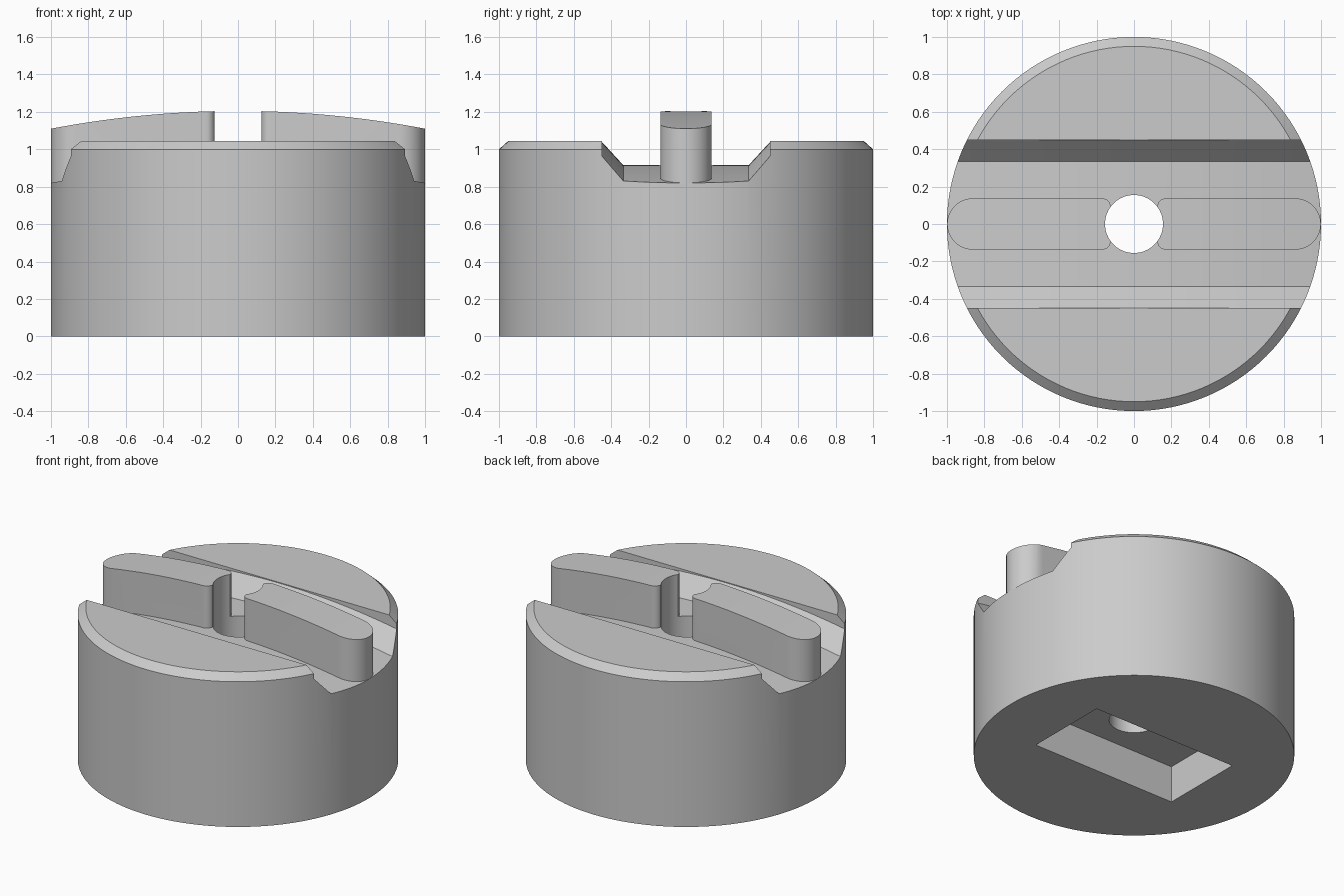
import bpy, bmesh
from math import sin, cos, pi, radians

cube = bpy.data.objects.get("Cube")
if cube:
    bpy.data.objects.remove(cube, do_unlink=True)

grey = bpy.data.materials.new("plain grey")
grey.use_nodes = True
colour = (0.6, 0.6, 0.6, 1)
grey.diffuse_color = colour
grey.node_tree.nodes["Principled BSDF"].inputs["Base Color"].default_value = colour


def loft(name, rings):
    """Closed solid through a list of equal-length point rings."""
    bm = bmesh.new()
    loops = [[bm.verts.new(p) for p in ring] for ring in rings]
    for a, b in zip(loops, loops[1:]):
        for i in range(len(a)):
            j = (i + 1) % len(a)
            bm.faces.new((a[i], a[j], b[j], b[i]))
    bm.faces.new(loops[0])
    bm.faces.new(loops[-1])
    bmesh.ops.recalc_face_normals(bm, faces=bm.faces)
    mesh = bpy.data.meshes.new(name)
    bm.to_mesh(mesh)
    bm.free()
    mesh.materials.append(grey)
    obj = bpy.data.objects.new(name, mesh)
    bpy.context.collection.objects.link(obj)
    return obj


def arc(cx, cy, r, start, end, n):
    angles = [radians(start + (end - start) * i / n) for i in range(n + 1)]
    return [(cx + r * cos(a), cy + r * sin(a)) for a in angles]


def at_height(outline, z):
    return [(x, y, z) for x, y in outline]


def circle(r, z, n=128):
    return at_height(arc(0, 0, r, 0, 360, n)[:-1], z)


def crowned_sweep(name, section, top, drop):
    """Sweep a y-z section along x, sinking towards both ends."""
    xs = [-1.2 + 0.05 * i for i in range(49)]
    return loft(name, [[(x, y, top - drop * x * x + z) for y, z in section] for x in xs])


def cut(obj, cutter):
    mod = obj.modifiers.new("cut", "BOOLEAN")
    mod.operation = "DIFFERENCE"
    mod.solver = "EXACT"
    mod.object = cutter
    bpy.context.view_layer.objects.active = obj
    bpy.ops.object.modifier_apply(modifier=mod.name)


# Cutters: crowned groove, centre bore, underside pocket, crowned bar top
groove = crowned_sweep("groove_cutter", [(-0.335, 0), (0.335, 0), (0.45, 0.125),
                                         (0.45, 0.6), (-0.45, 0.6), (-0.45, 0.125)], 0.915, 0.095)
crown = crowned_sweep("crown_cutter", [(-0.4, 0), (0.4, 0), (0.4, 0.5), (-0.4, 0.5)], 1.205, 0.095)
bore = loft("bore_cutter", [circle(0.155, 0.1, 64), circle(0.155, 1.6, 64)])
rect = [(-0.552, -0.295), (0.552, -0.295), (0.552, 0.295), (-0.552, 0.295)]
pocket = loft("pocket_cutter", [at_height(rect, -0.2), at_height(rect, 0.253)])

# Round body with a chamfered top rim
body = loft("body", [circle(1, 0), circle(1, 1.0), circle(0.95, 1.045)])
for cutter in (groove, bore, pocket):
    cut(body, cutter)
parts = [body]

# Two raised bars with a round outer end and softened inner corners
half, fillet = 0.137, 0.045
outline = (arc(0.999 - half, 0, half, -90, 90, 24)
           + arc(0.17, half - fillet, fillet, 90, 180, 8)
           + arc(0.17, fillet - half, fillet, 180, 270, 8))
for name, side in (("left_bar", 1), ("right_bar", -1)):
    shape = [(side * x, y) for x, y in outline]
    bar = loft(name, [at_height(shape, 0.7), at_height(shape, 1.4)])
    cut(bar, crown)
    cut(bar, bore)
    parts.append(bar)

for cutter in (groove, crown, bore, pocket):
    bpy.data.objects.remove(cutter, do_unlink=True)

# Smooth the curved walls, keep the edges crisp
bpy.ops.object.select_all(action="DESELECT")
for obj in parts:
    obj.select_set(True)
bpy.context.view_layer.objects.active = body
bpy.ops.object.shade_smooth_by_angle(angle=radians(25))
